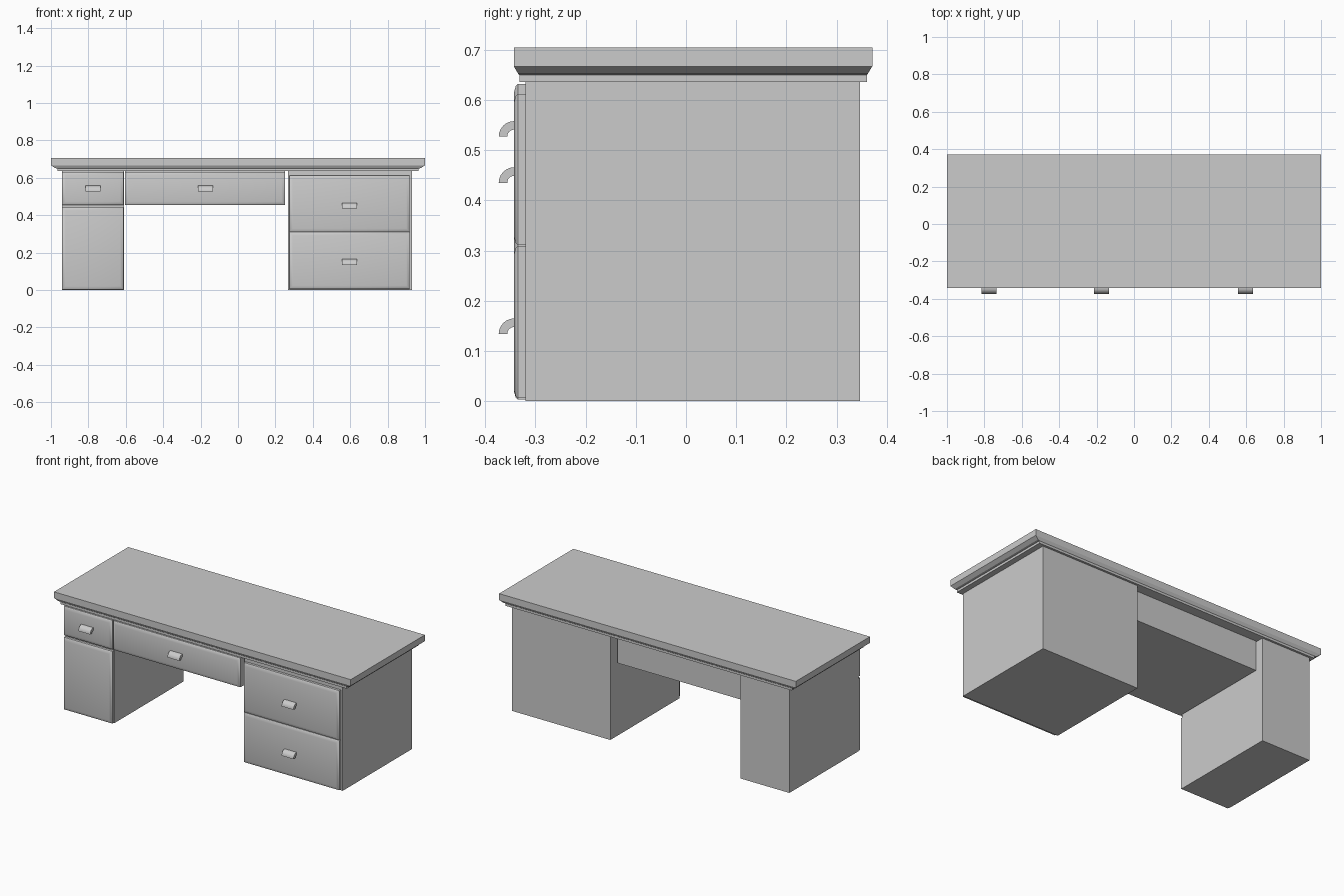
import bpy, bmesh, math

if "Cube" in bpy.data.objects:
    bpy.data.objects.remove(bpy.data.objects["Cube"])


def make_object(name, bm, smooth=False):
    bmesh.ops.recalc_face_normals(bm, faces=bm.faces)
    mesh = bpy.data.meshes.new(name)
    bm.to_mesh(mesh)
    bm.free()
    obj = bpy.data.objects.new(name, mesh)
    bpy.context.collection.objects.link(obj)
    if smooth:
        bpy.ops.object.select_all(action='DESELECT')
        bpy.context.view_layer.objects.active = obj
        obj.select_set(True)
        bpy.ops.object.shade_smooth_by_angle(angle=math.radians(40))
    return obj


def loft(name, rings, smooth=False):
    """Skin matching closed rings of points and cap both ends."""
    bm = bmesh.new()
    loops = [[bm.verts.new(p) for p in ring] for ring in rings]
    n = len(loops[0])
    for a, b in zip(loops, loops[1:]):
        for i in range(n):
            j = (i + 1) % n
            bm.faces.new((a[i], a[j], b[j], b[i]))
    bm.faces.new(loops[0])
    bm.faces.new(loops[-1])
    return make_object(name, bm, smooth)


def rect_z(x0, x1, y0, y1, z):
    return [(x0, y0, z), (x1, y0, z), (x1, y1, z), (x0, y1, z)]


def rect_y(x0, x1, z0, z1, y, inset=0.0):
    return [(x0 + inset, y, z0 + inset), (x1 - inset, y, z0 + inset),
            (x1 - inset, y, z1 - inset), (x0 + inset, y, z1 - inset)]


def box(name, x0, x1, y0, y1, z0, z1):
    return loft(name, [rect_z(x0, x1, y0, y1, z0), rect_z(x0, x1, y0, y1, z1)])


def panel(name, x0, x1, z0, z1):
    """Drawer or door front with a shallow sloped border."""
    steps = [(-0.319, 0), (-0.335, 0), (-0.339, 0.004), (-0.343, 0.018)]
    return loft(name, [rect_y(x0, x1, z0, z1, y, i) for y, i in steps], True)


def handle(name, x, z_low, half=0.04):
    """Quarter-arc pull, extruded along x."""
    cy, r_out, r_in, seg = -0.342, 0.031, 0.014, 6
    angles = [math.pi / 2 * i / seg for i in range(seg + 1)]
    prof = [(cy - r_out * math.cos(a), z_low + r_out * math.sin(a)) for a in angles]
    prof += [(cy - r_in * math.cos(a), z_low + r_in * math.sin(a)) for a in reversed(angles)]
    return loft(name, [[(x + s, y, z) for y, z in prof] for s in (-half, half)], True)


# Moulded desk top
top_steps = [(0.035, 0.011, 0.636), (0.035, 0.011, 0.650), (0.022, 0.009, 0.652),
             (0.0, 0.0, 0.667), (0.0, 0.0, 0.705)]
loft("desk_top", [rect_z(-1 + ix, 1 - ix, -0.343 + iy, 0.371 - iy, z)
                  for ix, iy, z in top_steps])

# Pedestals and centre drawer body
box("left_pedestal", -0.94, -0.61, -0.32, 0.347, 0, 0.636)
box("right_pedestal", 0.267, 0.93, -0.32, 0.347, 0, 0.636)
box("centre_drawer_body", -0.605, 0.251, -0.32, 0.30, 0.455, 0.636)

# Drawer and door fronts
panel("left_drawer_front", -0.94, -0.612, 0.455, 0.632)
panel("left_door", -0.94, -0.612, 0.003, 0.442)
panel("centre_drawer_front", -0.605, 0.251, 0.455, 0.632)
panel("upper_right_drawer_front", 0.275, 0.918, 0.311, 0.612)
panel("lower_right_drawer_front", 0.275, 0.918, 0.006, 0.309)

# Handles
handle("left_drawer_handle", -0.775, 0.527)
handle("centre_drawer_handle", -0.175, 0.527)
handle("upper_right_handle", 0.595, 0.435)
handle("lower_right_handle", 0.595, 0.134)
